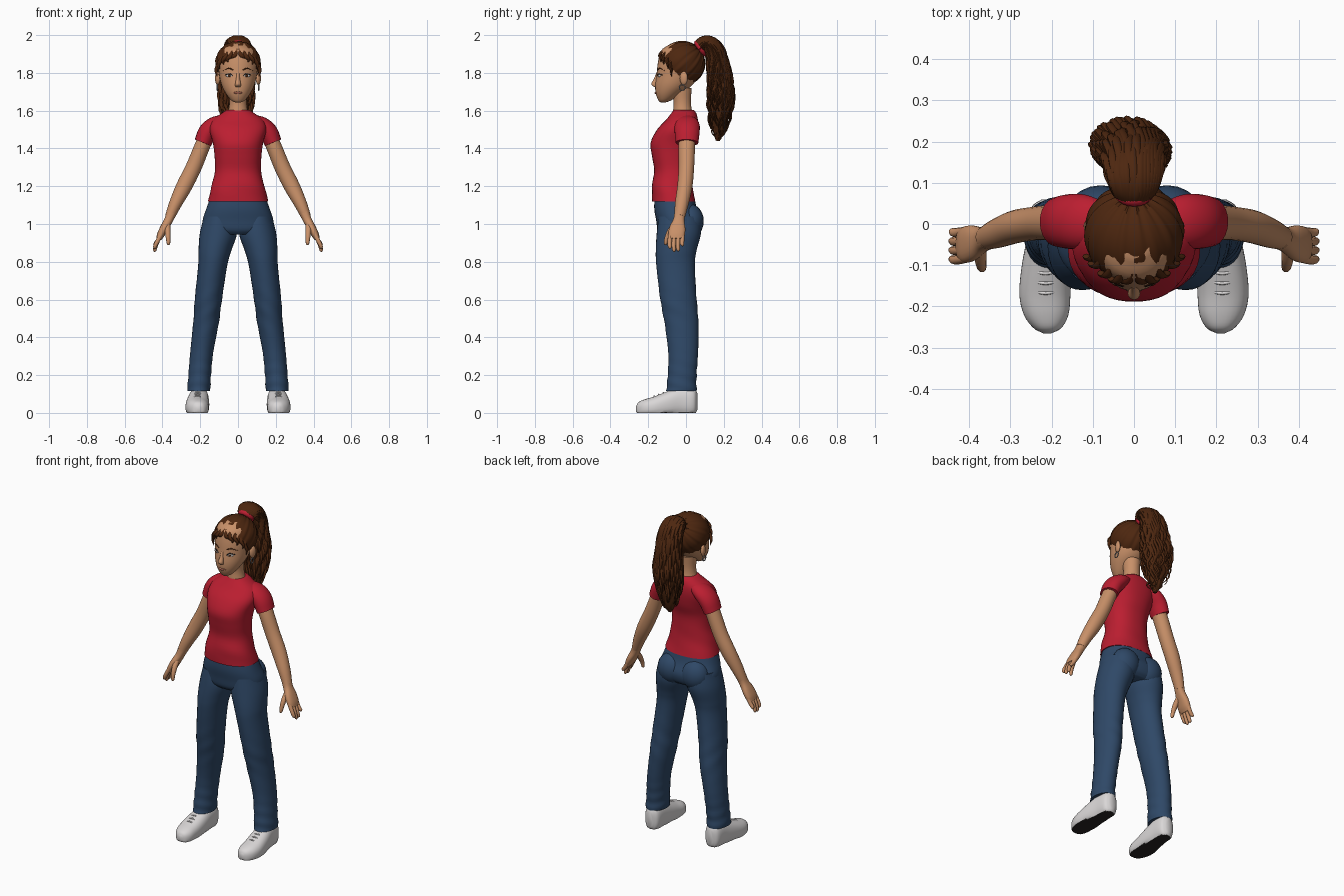
import bpy, bmesh, math, random
from mathutils import Vector, Matrix
from mathutils.bvhtree import BVHTree

random.seed(4)
cube = bpy.data.objects.get("Cube")
if cube:
    bpy.data.objects.remove(cube, do_unlink=True)

X, Y, Z = Vector((1, 0, 0)), Vector((0, 1, 0)), Vector((0, 0, 1))


def material(name, rgb):
    m = bpy.data.materials.new(name)
    m.use_nodes = True
    m.diffuse_color = (*rgb, 1)
    m.node_tree.nodes["Principled BSDF"].inputs["Base Color"].default_value = (*rgb, 1)
    return m


SKIN = material("tan skin", (.58, .28, .14))
HAIR = material("brown hair", (.075, .02, .005))
RED = material("red cotton", (.5, .013, .03))
DENIM = material("blue denim", (.028, .065, .135))
WHITE = material("white leather", (.7, .68, .68))
DARK = material("dark rubber", (.02, .017, .016))
LIP = material("rose lips", (.45, .15, .095))
METAL = material("grey metal", (.3, .3, .32))


def finish(name, bm, mat, mirror=False, angle=50):
    bmesh.ops.recalc_face_normals(bm, faces=bm.faces)
    me = bpy.data.meshes.new(name)
    bm.to_mesh(me)
    bm.free()
    me.materials.append(mat)
    ob = bpy.data.objects.new(name, me)
    bpy.context.collection.objects.link(ob)
    bpy.ops.object.select_all(action='DESELECT')
    ob.select_set(True)
    bpy.context.view_layer.objects.active = ob
    bpy.ops.object.shade_smooth_by_angle(angle=math.radians(angle))
    if mirror:
        ob.modifiers.new("Mirror", 'MIRROR')
    return ob


def spline(pts, sub):
    """Smooth the stations with Catmull-Rom interpolation."""
    p = [Vector(q) for q in pts]
    p = [p[0] * 2 - p[1]] + p + [p[-1] * 2 - p[-2]]
    out = []
    for a, b, c, d in zip(p, p[1:], p[2:], p[3:]):
        for i in range(sub):
            t = i / sub
            out.append(.5 * (2 * b + (c - a) * t + (2 * a - 5 * b + 4 * c - d) * t * t
                             + (3 * b - a - 3 * c + d) * t ** 3))
    return out + [p[-2]]


def loft(bm, pts, ref=X, axis=None, seg=24, sub=4, box=2.0, bump=None, floor=False):
    """Skin stations (x, y, z, radius along ref, other radius)."""
    st = spline(pts, sub)
    rings = []
    for i, s in enumerate(st):
        c = Vector(s[:3])
        t = axis or (Vector(st[min(i + 1, len(st) - 1)][:3]) - Vector(st[max(i - 1, 0)][:3])).normalized()
        u = (ref - t * ref.dot(t)).normalized()
        v = t.cross(u)
        ring = []
        for k in range(seg):
            a = math.tau * k / seg
            ca, sa = math.cos(a), math.sin(a)
            f = (abs(ca) ** box + abs(sa) ** box) ** (-1 / box)
            f *= 1 + (bump(a, c) if bump else 0)
            co = c + u * ca * f * max(s[3], .001) + v * sa * f * max(s[4], .001)
            if floor:
                co.z = max(co.z, 0)
            ring.append(bm.verts.new(co))
        rings.append(ring)
    for r, q in zip(rings, rings[1:]):
        for k in range(seg):
            bm.faces.new((r[k], r[k - 1], q[k - 1], q[k]))
    bm.faces.new(rings[0])
    bm.faces.new(rings[-1])


def part(name, mat, pts, mirror=False, **kw):
    bm = bmesh.new()
    loft(bm, pts, **kw)
    return finish(name, bm, mat, mirror)


def ball(name, mat, loc, radii, mirror=False, turn=0):
    bm = bmesh.new()
    bmesh.ops.create_uvsphere(bm, u_segments=20, v_segments=12, radius=1)
    bm.transform(Matrix.Translation(loc) @ Matrix.Rotation(turn, 4, 'Z') @ Matrix.Diagonal((*radii, 1)))
    return finish(name, bm, mat, mirror)


def hoop(name, mat, loc, major, minor, rot, mirror=False):
    bm = bmesh.new()
    ring = [(major * math.cos(a), major * math.sin(a), 0, minor, minor)
            for a in (math.tau * k / 20 for k in range(21))]
    loft(bm, ring, ref=Z, seg=10, sub=1)
    bm.transform(Matrix.Translation(loc) @ rot)
    return finish(name, bm, mat, mirror)


# Shirt: body and sleeves
def shirt_folds(a, c):
    return .012 * math.sin(3 * a + c.z * 45) * max(0, 1 - abs(c.z - 1.18) / .12)


part("shirt_body", RED, [(0, -.064, 1.12, .16, .114), (0, -.074, 1.2, .14, .107),
     (0, -.07, 1.28, .122, .098), (0, -.075, 1.36, .124, .105), (0, -.068, 1.43, .133, .119),
     (0, -.045, 1.5, .15, .108), (0, -.022, 1.55, .135, .085), (0, -.012, 1.585, .088, .067),
     (0, -.012, 1.603, .062, .054)], axis=Z, box=2.3, seg=40, bump=shirt_folds)
part("sleeve", RED, [(.07, 0, 1.55, .05, .03), (.12, .005, 1.525, .066, .045),
     (.16, .006, 1.487, .066, .05), (.186, .005, 1.43, .06, .046)], True, ref=Y)

# Jeans: hips, seat and legs
part("jeans_hips", DENIM, [(0, -.062, 1.15, .143, .104), (0, -.055, 1.08, .168, .113),
     (0, -.038, 1.02, .187, .12), (0, -.038, .97, .18, .112), (0, -.04, .945, .13, .09)],
     axis=Z, box=2.3, seg=40)
ball("jeans_seat", DENIM, (.08, .022, 1.015), (.085, .072, .09), True)


def denim_folds(a, c):
    hem, knee = max(0, 1 - c.z / .36), max(0, 1 - abs(c.z - .55) / .2)
    return .05 * hem * math.sin(c.z * 95 + 2 * math.sin(a)) + .02 * knee * math.sin(c.z * 60 + 3 * a)


part("jeans_leg", DENIM, [(.1, -.035, 1.04, .08, .11), (.104, -.038, .95, .098, .117),
     (.122, -.052, .86, .087, .108), (.134, -.055, .78, .077, .102), (.157, -.04, .6, .072, .096),
     (.169, -.024, .48, .068, .09), (.192, -.015, .32, .061, .079), (.203, -.02, .2, .06, .076),
     (.208, -.025, .115, .061, .08)], True, axis=Z, sub=7, seg=32, bump=denim_folds)

# Shoes with dark soles and laces
shoe = part("shoe", WHITE, [(.205, .06, .06, .018, .045), (.205, .038, .06, .045, .075),
    (.207, -.03, .06, .052, .078), (.212, -.1, .045, .06, .068), (.216, -.17, .03, .062, .056),
    (.213, -.22, .025, .054, .046), (.21, -.252, .02, .034, .036), (.21, -.265, .022, .01, .012)],
    True, axis=-Y, seg=32, box=2.4, floor=True)
shoe.data.materials.append(DARK)
for f in shoe.data.polygons:
    if f.normal.z < -.8 and f.center.z < .01:
        f.material_index = 1
bm = bmesh.new()
for i in range(4):
    y, z = -.09 - i * .024, .115 - i * .009
    loft(bm, [(.183, y, z - .012, .004, .004), (.214, y - .006, z + .001, .004, .004),
              (.245, y, z - .012, .004, .004)], ref=Y, seg=8)
finish("shoe_laces", bm, WHITE, True)

# Arms and hands
part("arm", SKIN, [(.15, .008, 1.5, .045, .04), (.19, .004, 1.41, .044, .041),
     (.235, .002, 1.3, .041, .042), (.285, -.006, 1.2, .04, .042), (.33, -.022, 1.11, .036, .034),
     (.36, -.034, 1.04, .029, .026)], True, ref=Y)
part("palm", SKIN, [(.352, -.032, 1.06, .029, .026), (.368, -.038, 1.02, .03, .023),
     (.39, -.045, .98, .042, .022), (.408, -.05, .945, .044, .02), (.42, -.05, .92, .038, .014)],
     True, ref=Y, box=2.4)
bm = bmesh.new()
for i, tip in enumerate((.868, .852, .855, .882)):
    y = -.083 + i * .022
    loft(bm, [(.405, y, .95, .011, .012), (.423, y - .003, .915, .0115, .012),
              (.435, y - .004, (tip + .915) / 2, .011, .011), (.441, y - .002, tip + .008, .009, .009),
              (.442, y - .002, tip, .002, .002)], ref=Y, seg=10, sub=3)
finish("fingers", bm, SKIN, True)
part("thumb", SKIN, [(.375, -.055, 1.0, .016, .016), (.372, -.085, .96, .015, .015),
     (.37, -.102, .925, .012, .012), (.368, -.108, .897, .009, .009), (.368, -.109, .888, .002, .002)],
     True, ref=Y, seg=12)

# Neck and head
part("neck", SKIN, [(0, -.01, 1.56, .07, .06), (0, -.018, 1.6, .052, .05), (0, -.02, 1.65, .045, .046),
     (0, -.025, 1.72, .05, .055)], axis=Z)
head = part("head", SKIN, [(0, -.122, 1.643, .012, .012), (0, -.112, 1.655, .036, .034),
     (0, -.092, 1.69, .064, .068), (0, -.065, 1.735, .087, .098), (0, -.044, 1.79, .1, .112),
     (0, -.035, 1.86, .106, .113), (0, -.03, 1.92, .09, .1), (0, -.03, 1.955, .045, .05)],
     axis=Z, seg=32)
part("nose", SKIN, [(0, -.147, 1.805, .008, .008), (0, -.157, 1.77, .01, .012),
     (0, -.168, 1.742, .015, .016), (0, -.163, 1.728, .014, .01), (0, -.152, 1.722, .006, .004)],
     axis=Z, seg=16)
ball("ear", SKIN, (.108, -.012, 1.772), (.013, .022, .036), True, turn=-.3)
hoop("earring", METAL, (.11, -.02, 1.722), .015, .003, Matrix.Rotation(math.pi / 2, 4, 'Y'), True)

# Face details, laid on the surface of the head
surface = BVHTree.FromPolygons([v.co for v in head.data.vertices], [p.vertices for p in head.data.polygons])


def on_face(x, z):
    return surface.ray_cast(Vector((x, -1, z)), Y)[0]


def stroke(name, mat, line, r, mirror=True):
    part(name, mat, [(*on_face(x, z), r * w, r * w) for x, z, w in line], mirror, ref=Z, seg=8)


ball("eye_white", WHITE, on_face(.047, 1.785), (.018, .004, .008), True, turn=.4)
ball("iris", HAIR, on_face(.046, 1.785) - Y * .002, (.007, .004, .007), True, turn=.4)
stroke("eyelash", DARK, [(.027, 1.784, .5), (.045, 1.795, 1), (.069, 1.788, .6)], .0032)
stroke("eyebrow", HAIR, [(.025, 1.815, .7), (.05, 1.824, 1), (.078, 1.812, .4)], .0036)
stroke("lips", LIP, [(-.026, 1.695, .2), (-.01, 1.695, 1), (0, 1.693, 1), (.01, 1.695, 1),
                     (.026, 1.695, .2)], .006, False)

# Swept-back hair: ridges run to the tie, hairline trimmed on a slope
bm = bmesh.new()
bmesh.ops.create_uvsphere(bm, u_segments=96, v_segments=40, radius=1)
for v in bm.verts:
    a = math.atan2(v.co.y, v.co.x)
    v.co *= 1 + .014 * math.sin(16 * a) + .008 * math.sin(27 * a + 3 * v.co.z)
bm.transform(Matrix.Translation((0, -.022, 1.85)) @ Matrix.Diagonal((.12, .122, .118, 1))
             @ Matrix.Rotation(math.radians(-50), 4, 'X'))
low = [v for v in bm.verts
       if v.co.z < 1.775 - .8 * (v.co.y + .02) + .006 * math.sin(v.co.x * 110)]
bmesh.ops.delete(bm, geom=low, context='VERTS')
finish("hair_cap", bm, HAIR)

# Wavy locks framing the forehead and temples
bm = bmesh.new()
for side in (-1, 1):
    for x, y, z, drop in ((.015, -.13, 1.895, .03), (.04, -.128, 1.89, .035), (.065, -.115, 1.885, .04),
                          (.088, -.092, 1.87, .05), (.1, -.075, 1.85, .07)):
        loft(bm, [(side * (x - .012), y + .012, z + .03, .006, .006),
                  (side * x, y - .008, z, .012, .009),
                  (side * (x + .016), y - .004, z - drop * .5, .009, .007),
                  (side * (x + .01), y - .002, z - drop, .002, .002)], seg=8)
finish("front_locks", bm, HAIR)
hoop("hair_tie", RED, (0, .078, 1.93), .034, .016, Matrix.Rotation(math.radians(-55), 4, 'X'))

# Ponytail: ridged core wrapped in wavy strands
tail = [(0, .06, 1.915, .03, .03), (0, .105, 1.952, .055, .038), (-.002, .155, 1.905, .064, .045),
        (-.005, .175, 1.8, .072, .052), (-.008, .185, 1.7, .08, .058), (-.01, .18, 1.6, .07, .053),
        (-.01, .175, 1.5, .04, .034), (-.01, .168, 1.44, .01, .01)]
part("ponytail", HAIR, tail, seg=60, sub=6,
     bump=lambda a, c: .06 * math.sin(9 * a + 2 * math.sin(c.z * 45)))
path = spline(tail, 4)
bm = bmesh.new()
for i in range(44):
    a = math.tau * i / 44
    phase, reach = random.uniform(0, math.tau), random.uniform(.72, 1)
    stop = int(len(path) * reach)
    pts = []
    for k, s in enumerate(path[2:stop]):
        t = k / (stop - 3)
        wave = .012 * t * math.sin(phase + k * 1.1)
        r = 1.0 + .12 * t
        thick = .011 * (1 - t ** 4) + .001
        tangent = (Vector(path[k + 3 if k + 3 < len(path) else -1][:3]) - Vector(path[k + 1][:3])).normalized()
        u = (X - tangent * X.dot(tangent)).normalized()
        off = u * (math.cos(a) * s[3] * r + wave) + tangent.cross(u) * (math.sin(a) * s[4] * r + wave)
        pts.append((*(Vector(s[:3]) + off), thick, thick * .8))
    loft(bm, pts, seg=7, sub=2)
finish("ponytail_strands", bm, HAIR)
